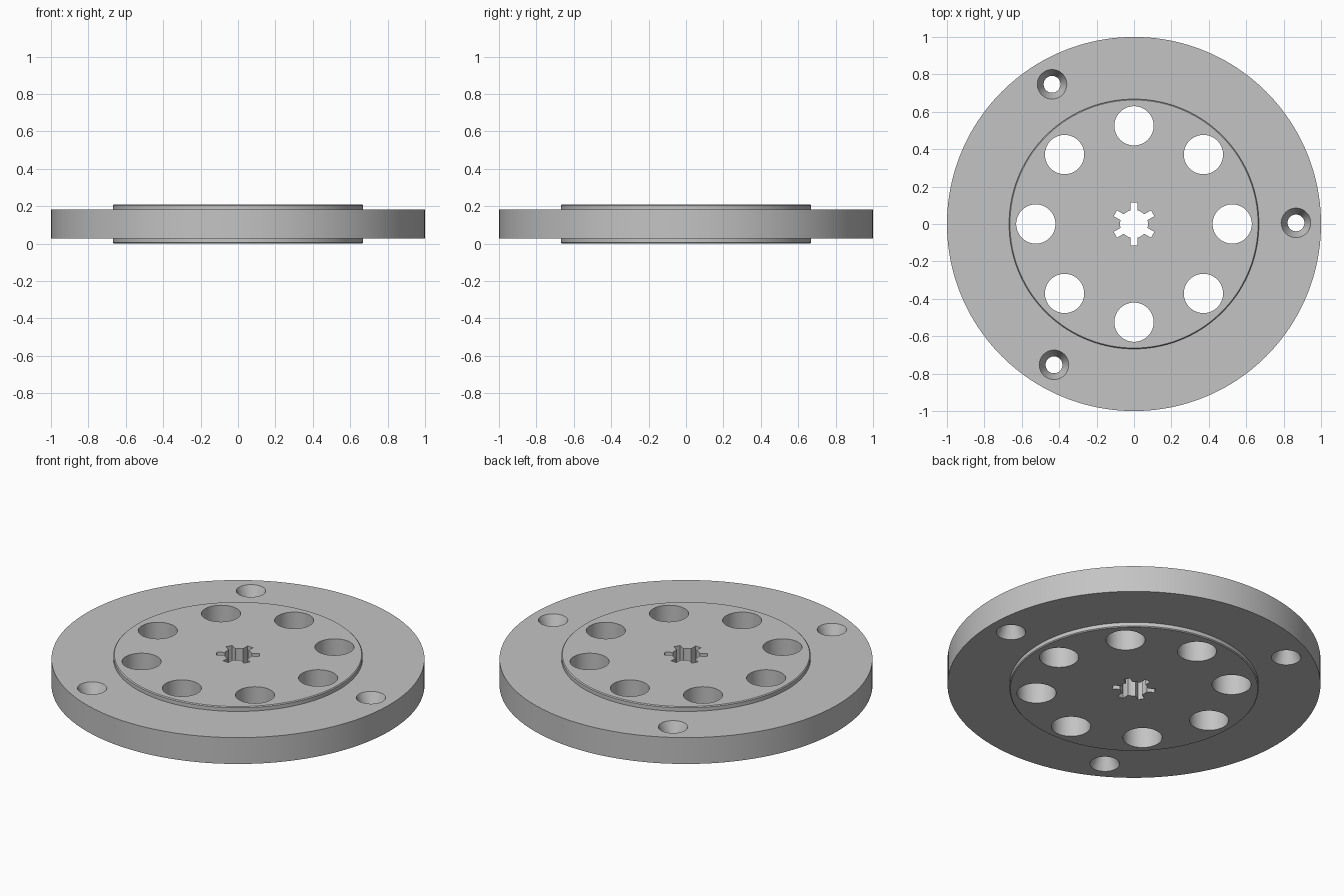
import bpy, bmesh
from math import cos, sin, radians, pi
from mathutils import Matrix, Vector

if "Cube" in bpy.data.objects:
    bpy.data.objects.remove(bpy.data.objects["Cube"])

HEIGHT = 0.21
MID = HEIGHT / 2

grey = bpy.data.materials.new("mid grey")
grey.use_nodes = True
colour = (0.55, 0.55, 0.55, 1)
grey.diffuse_color = colour
grey.node_tree.nodes["Principled BSDF"].inputs["Base Color"].default_value = colour


def make_object(name, bm):
    bmesh.ops.recalc_face_normals(bm, faces=bm.faces)
    mesh = bpy.data.meshes.new(name)
    bm.to_mesh(mesh)
    bm.free()
    obj = bpy.data.objects.new(name, mesh)
    bpy.context.collection.objects.link(obj)
    mesh.materials.append(grey)
    return obj


def lathe(bm, profile, segments, centre=(0, 0)):
    """Solid of revolution from (radius, z) pairs, closed by flat caps."""
    rings = []
    for r, z in profile:
        rings.append([bm.verts.new((centre[0] + r * cos(2 * pi * i / segments),
                                    centre[1] + r * sin(2 * pi * i / segments), z))
                      for i in range(segments)])
    for a, b in zip(rings, rings[1:]):
        for i in range(segments):
            j = (i + 1) % segments
            bm.faces.new((a[i], a[j], b[j], b[i]))
    bm.faces.new(rings[0])
    bm.faces.new(rings[-1])


def polar(radius, degrees):
    return radius * cos(radians(degrees)), radius * sin(radians(degrees))


def cut(target, name, bm):
    cutter = make_object(name, bm)
    cutter.hide_render = True
    mod = target.modifiers.new(name, "BOOLEAN")
    mod.operation = "DIFFERENCE"
    mod.solver = "EXACT"
    mod.object = cutter
    bpy.context.view_layer.objects.active = target
    bpy.ops.object.modifier_apply(modifier=name)
    bpy.data.objects.remove(cutter)


# Wheel disc: wide rim with a raised hub plate on both sides
hub, bevel, rim_half = 0.668, 0.005, 0.078
upper = [(1, MID + rim_half), (hub, MID + rim_half),
         (hub, HEIGHT - bevel), (hub - bevel, HEIGHT)]
lower = [(r, HEIGHT - z) for r, z in reversed(upper)]
bm = bmesh.new()
lathe(bm, lower + upper, 160)
wheel = make_object("wheel_disc", bm)

# Ring of eight lightening holes
bm = bmesh.new()
for i in range(8):
    lathe(bm, [(0.105, -0.1), (0.105, HEIGHT + 0.1)], 48, polar(0.525, 45 * i))
cut(wheel, "lightening_holes", bm)

# Three screw holes, countersunk from both faces
neck, mouth, reach = 0.045, 0.079, 0.1
flare = neck + (mouth - neck) * reach / rim_half
bm = bmesh.new()
for i in range(3):
    lathe(bm, [(flare, MID - reach), (neck, MID), (flare, MID + reach)],
          40, polar(0.866, 120 * i + 0.4))
cut(wheel, "screw_holes", bm)

# Central bore
bm = bmesh.new()
lathe(bm, [(0.075, -0.1), (0.075, HEIGHT + 0.1)], 48)
cut(wheel, "centre_bore", bm)

# Six keyways around the bore
bm = bmesh.new()
for i in range(6):
    turn = Matrix.Rotation(radians(30 + 60 * i), 4, "Z")
    place = Matrix.Translation((0.0875, 0, MID))
    size = Matrix.Diagonal(Vector((0.055, 0.036, 0.5, 1)))
    bmesh.ops.create_cube(bm, size=1, matrix=turn @ place @ size)
cut(wheel, "keyways", bm)

# Smooth round walls, crisp edges
bpy.ops.object.select_all(action="DESELECT")
wheel.select_set(True)
bpy.context.view_layer.objects.active = wheel
bpy.ops.object.shade_smooth_by_angle(angle=radians(25))
